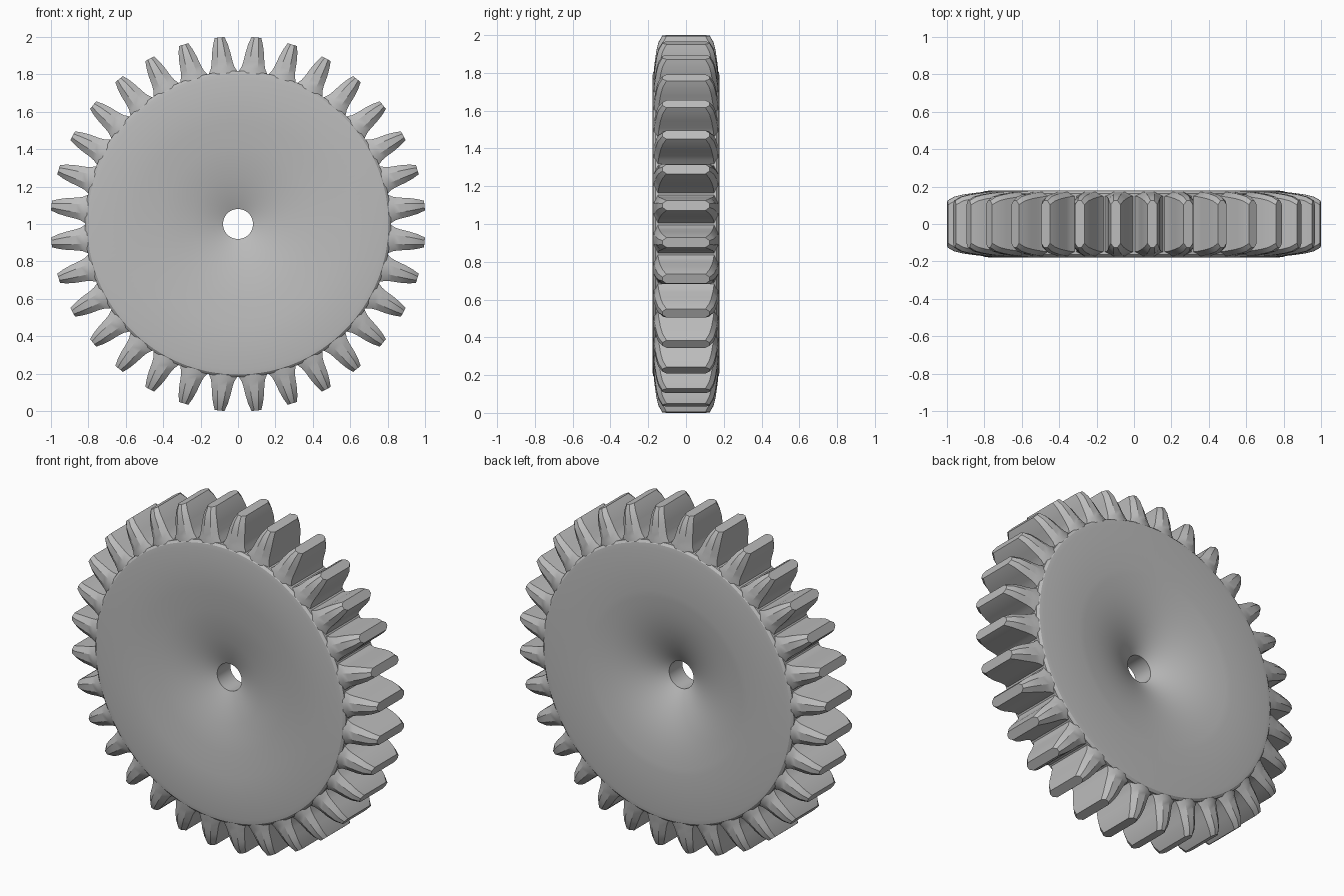
import bpy, bmesh, math
from mathutils import Matrix, Vector

cube = bpy.data.objects.get("Cube")
if cube:
    bpy.data.objects.remove(cube, do_unlink=True)

TEETH = 32
SEGMENTS = 128
CENTRE = Vector((0, 0, 1))

steel = bpy.data.materials.new("plain grey")
steel.use_nodes = True
grey = (0.5, 0.5, 0.5, 1)
steel.diffuse_color = grey
steel.node_tree.nodes["Principled BSDF"].inputs["Base Color"].default_value = grey


def finish(name, bm, angle):
    bmesh.ops.recalc_face_normals(bm, faces=bm.faces)
    mesh = bpy.data.meshes.new(name)
    bm.to_mesh(mesh)
    bm.free()
    mesh.materials.append(steel)
    obj = bpy.data.objects.new(name, mesh)
    bpy.context.collection.objects.link(obj)
    bpy.ops.object.select_all(action='DESELECT')
    obj.select_set(True)
    bpy.context.view_layer.objects.active = obj
    bpy.ops.object.shade_smooth_by_angle(angle=math.radians(angle))
    return obj


def bridge(bm, a, b):
    for i in range(len(a)):
        j = (i + 1) % len(a)
        bm.faces.new((a[i], a[j], b[j], b[i]))


# Wheel body: closed profile (radius, y) turned about the axle
front = [(0.08, -0.08), (0.25, -0.145), (0.41, -0.157), (0.54, -0.178),
         (0.78, -0.178), (0.805, -0.174), (0.818, -0.162)]
rim = [(0.818, 0.162), (0.805, 0.174), (0.78, 0.178), (0.53, 0.178)]
# Back dish: funnel that steepens toward the bore
dish = []
for i in range(1, 13):
    t = i / 12
    dish.append((0.53 - 0.45 * t, 0.178 - 0.135 * (0.3 * t + 0.7 * t ** 2.6)))
profile = front + rim + dish

bm = bmesh.new()
rings = []
for r, y in profile:
    ring = []
    for s in range(SEGMENTS):
        a = math.tau * s / SEGMENTS
        ring.append(bm.verts.new(CENTRE + Vector((r * math.cos(a), y, r * math.sin(a)))))
    rings.append(ring)
for k, ring in enumerate(rings):
    bridge(bm, ring, rings[(k + 1) % len(rings)])
finish("wheel_body", bm, 25)

# Teeth: chamfered sections (radius, half width, half depth) lofted outward
sections = [(0.79, 0.084, 0.172), (0.818, 0.074, 0.17), (0.84, 0.063, 0.168),
            (0.87, 0.056, 0.164), (0.92, 0.049, 0.157), (0.965, 0.039, 0.146),
            (1.002, 0.026, 0.125)]
bm = bmesh.new()
for n in range(TEETH):
    turn = Matrix.Rotation(math.tau * (n + 0.5) / TEETH, 3, 'Y')
    loops = []
    for r, w, d in sections:
        c, e = w * 0.6, 0.022
        outline = [(w, d - e), (w - c, d), (c - w, d), (-w, d - e),
                   (-w, e - d), (c - w, -d), (w - c, -d), (w, e - d)]
        loops.append([bm.verts.new(CENTRE + turn @ Vector((x, y, r))) for x, y in outline])
    for a, b in zip(loops, loops[1:]):
        bridge(bm, a, b)
    bm.faces.new(loops[0])
    bm.faces.new(loops[-1])
finish("gear_teeth", bm, 30)
